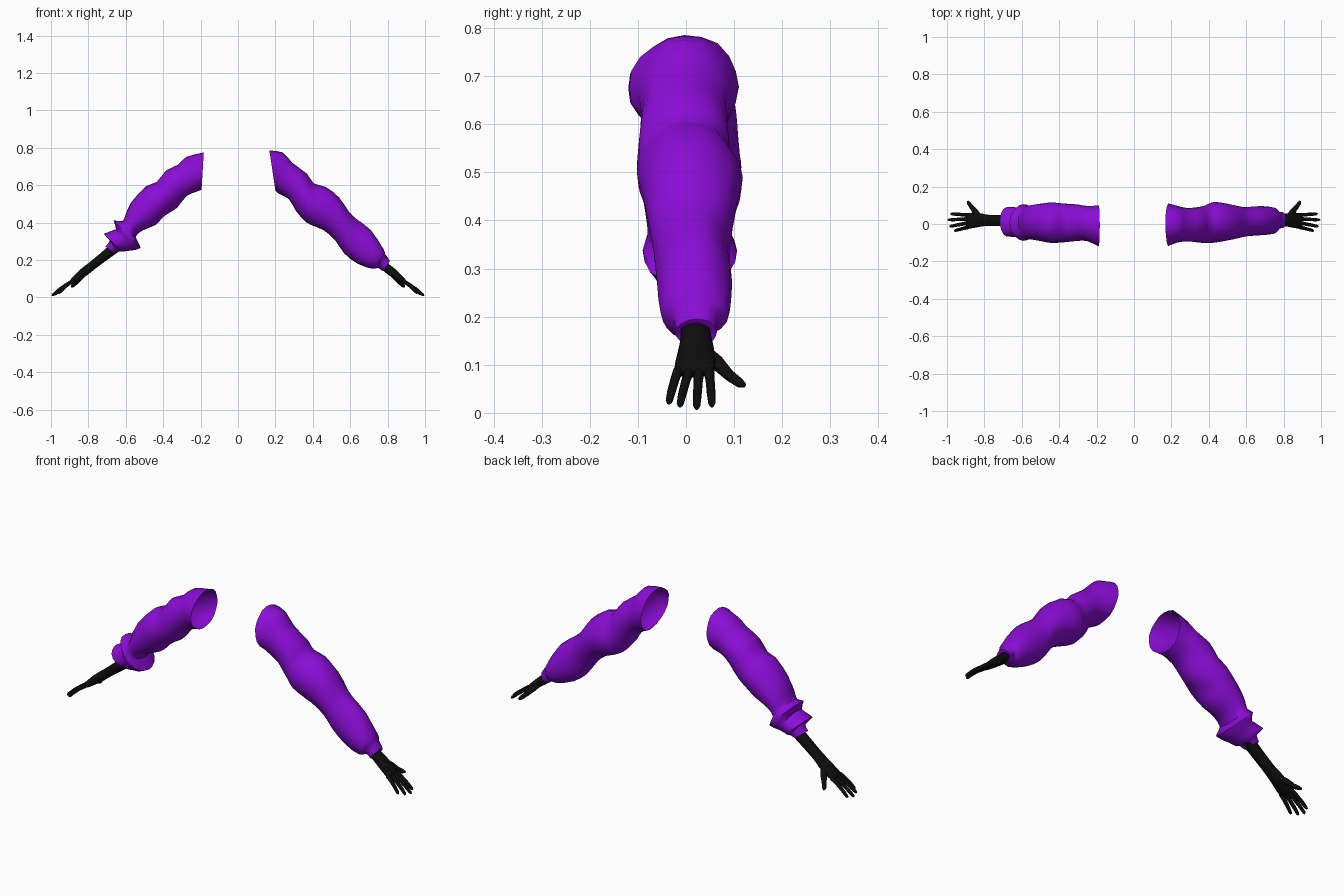
import bpy, bmesh, math
from mathutils import Vector

if "Cube" in bpy.data.objects:
    bpy.data.objects.remove(bpy.data.objects["Cube"])


def material(name, color):
    m = bpy.data.materials.new(name)
    m.diffuse_color = (*color, 1)
    m.use_nodes = True
    m.node_tree.nodes["Principled BSDF"].inputs["Base Color"].default_value = m.diffuse_color
    return m


PURPLE = material("purple_cloth", (0.26, 0.004, 0.68))
BLACK = material("black_skin", (0.004, 0.004, 0.004))


def catmull(a, b, c, d, t):
    return [0.5 * (2 * q + (r - p) * t + (2 * p - 5 * q + 4 * r - s) * t * t
                   + (3 * q - p - 3 * r + s) * t ** 3) for p, q, r, s in zip(a, b, c, d)]


def refine(rings, steps):
    out = []
    n = len(rings)
    for i in range(n - 1):
        for k in range(steps):
            out.append(catmull(rings[max(i - 1, 0)], rings[i], rings[i + 1],
                               rings[min(i + 2, n - 1)], k / steps))
    return out + [rings[-1]]


def loft(name, loops, mat, caps=(False, False), angle=50):
    """Bridge equal loops of points into one skin."""
    bm = bmesh.new()
    rows = [[bm.verts.new(p) for p in loop] for loop in loops]
    n = len(rows[0])
    for a, b in zip(rows, rows[1:]):
        for j in range(n):
            bm.faces.new((a[j], a[(j + 1) % n], b[(j + 1) % n], b[j]))
    if caps[0]:
        bm.faces.new(rows[0])
    if caps[1]:
        bm.faces.new(rows[-1])
    bmesh.ops.recalc_face_normals(bm, faces=bm.faces)
    me = bpy.data.meshes.new(name)
    bm.to_mesh(me)
    bm.free()
    me.materials.append(mat)
    ob = bpy.data.objects.new(name, me)
    bpy.context.collection.objects.link(ob)
    bpy.ops.object.select_all(action='DESELECT')
    ob.select_set(True)
    bpy.context.view_layer.objects.active = ob
    bpy.ops.object.shade_smooth_by_angle(angle=math.radians(angle))
    return ob


def ring_loop(ring, sides, fold=0.0, phase=0.0):
    """Ellipse through an upper point, a lower point and two y limits."""
    ux, uz, lx, lz, y0, y1 = ring
    c = Vector(((ux + lx) / 2, (y0 + y1) / 2, (uz + lz) / 2))
    up = Vector(((ux - lx) / 2, 0, (uz - lz) / 2))
    side = Vector((0, (y1 - y0) / 2, 0))
    pts = []
    for j in range(sides):
        a = 2 * math.pi * j / sides
        # folds run diagonally around the cloth and fade at the outline
        k = 1 + fold * math.sin(2 * a) ** 2 * math.sin(3 * a + phase)
        pts.append(c + (up * math.cos(a) + side * math.sin(a)) * k)
    return pts


def tube(name, points, radii, mat, sides=8):
    """Round tapered finger along a path."""
    pts = [Vector(p) for p in points]
    loops = []
    for i, p in enumerate(pts):
        d = (pts[min(i + 1, len(pts) - 1)] - pts[max(i - 1, 0)]).normalized()
        u = d.cross(Vector((0, 1, 0))).normalized()
        v = d.cross(u)
        loops.append([p + (u * math.cos(2 * math.pi * j / sides)
                           + v * math.sin(2 * math.pi * j / sides)) * radii[i]
                      for j in range(sides)])
    loft(name, loops, mat, (True, True))


# Sleeves: upper x z, lower x z, back and front limits in y
long_sleeve = [
    (.168, .785, .200, .570, -.118, .110), (.240, .775, .217, .555, -.100, .098),
    (.290, .720, .272, .525, -.093, .086), (.370, .660, .308, .465, -.098, .090),
    (.405, .610, .350, .415, -.102, .098), (.470, .590, .385, .390, -.100, .118),
    (.540, .535, .460, .358, -.088, .108), (.592, .460, .520, .305, -.076, .096),
    (.635, .418, .568, .235, -.066, .090), (.710, .360, .640, .180, -.060, .096),
    (.778, .258, .718, .153, -.052, .088), (.787, .232, .748, .158, -.026, .066),
    (.812, .195, .775, .140, -.022, .064), (.800, .185, .775, .153, -.012, .052)]
pushed_sleeve = [
    (-.183, .775, -.195, .575, -.120, .100), (-.275, .752, -.222, .565, -.092, .096),
    (-.320, .710, -.275, .542, -.090, .104), (-.385, .678, -.325, .480, -.096, .108),
    (-.435, .617, -.368, .452, -.100, .112), (-.490, .595, -.405, .425, -.101, .115),
    (-.570, .510, -.440, .388, -.090, .108), (-.602, .440, -.510, .358, -.082, .100),
    (-.618, .408, -.548, .322, -.080, .095), (-.665, .410, -.520, .265, -.090, .106),
    (-.652, .365, -.580, .250, -.068, .088), (-.718, .340, -.620, .245, -.068, .092),
    (-.684, .305, -.645, .246, -.038, .070), (-.710, .272, -.660, .236, -.026, .058),
    (-.695, .270, -.665, .240, -.012, .050)]
for name, rings in (("long_sleeve", long_sleeve), ("pushed_up_sleeve", pushed_sleeve)):
    loft(name, [ring_loop(r, 20, 0.05, i * 0.8) for i, r in enumerate(refine(rings, 2))], PURPLE)


def arm_ring(s, z, t, y0, y1):
    x = .995 - 1.27 * z
    return (s * (x + .62 * t), z + .78 * t, s * (x - .62 * t), z - .78 * t, y0, y1)


# Finger root y, root z, tip x, y, z
fingers = {"little_finger": (-.016, .088, .960, -.036, .020),
           "ring_finger": (.006, .085, .985, -.013, .014),
           "middle_finger": (.027, .085, .994, .022, .009),
           "index_finger": (.048, .088, .980, .054, .014)}

for s, label, start in ((1, "right", .205), (-1, "left", .285)):
    # Forearm and palm
    rings = [arm_ring(s, start, .030, -.012, .051),
             arm_ring(s, (start + .17) / 2, .026, -.011, .050),
             arm_ring(s, .170, .023, -.011, .050),
             arm_ring(s, .140, .024, -.014, .057),
             arm_ring(s, .108, .020, -.022, .062),
             arm_ring(s, .088, .015, -.025, .058),
             arm_ring(s, .080, .008, -.020, .052)]
    loft(label + "_forearm_and_palm", [ring_loop(r, 14) for r in refine(rings, 2)],
         BLACK, (True, True))
    # Fingers
    for name, (ry, rz, tx, ty, tz) in fingers.items():
        a = Vector((s * (.995 - 1.27 * rz), ry, rz))
        b = Vector((s * tx, ty, tz))
        path = [a.lerp(b, t) + Vector((0, 0, .006 * math.sin(math.pi * t)))
                for t in (0, .35, .7, .94, 1)]
        tube(f"{label}_{name}", path, (.011, .0095, .009, .0075, .004), BLACK)
    # Thumb
    tube(label + "_thumb",
         [(s * .830, .036, .126), (s * .848, .066, .103), (s * .868, .090, .078),
          (s * .884, .112, .062), (s * .889, .122, .057)],
         (.018, .016, .012, .010, .005), BLACK)
